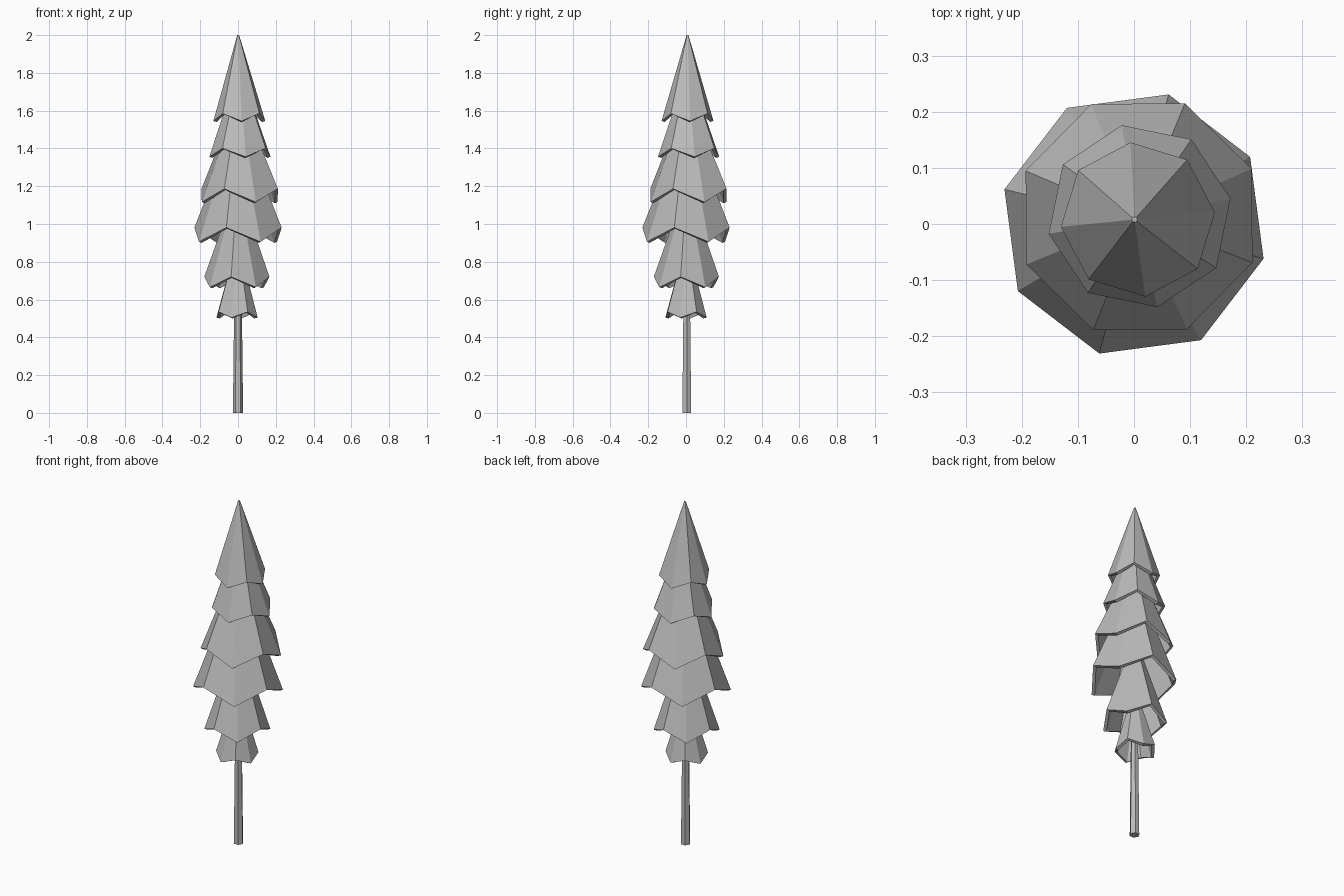
import bpy
import bmesh
from math import cos, sin, radians, atan2

if "Cube" in bpy.data.objects:
    bpy.data.objects.remove(bpy.data.objects["Cube"], do_unlink=True)

SIDES = 8
WALL = 0.018

grey = bpy.data.materials.new("plain_grey")
grey.use_nodes = True
colour = (0.5, 0.5, 0.5, 1)
grey.diffuse_color = colour
grey.node_tree.nodes["Principled BSDF"].inputs["Base Color"].default_value = colour


def ring(bm, sides, centre, radius, turn, heights):
    """Ring of vertices whose heights alternate through the given list."""
    verts = []
    for i in range(sides):
        a = radians(turn) + i * radians(360) / sides
        z = heights[i % len(heights)]
        verts.append(bm.verts.new((centre[0] + radius * cos(a),
                                   centre[1] + radius * sin(a), z)))
    return verts


def skin(name, bm, rings):
    """Join successive rings and close both ends."""
    for lower, upper in zip(rings, rings[1:]):
        n = len(lower)
        for i in range(n):
            j = (i + 1) % n
            bm.faces.new((lower[i], lower[j], upper[j], upper[i]))
    bm.faces.new(rings[0])
    bm.faces.new(rings[-1])
    bmesh.ops.recalc_face_normals(bm, faces=bm.faces)
    mesh = bpy.data.meshes.new(name)
    bm.to_mesh(mesh)
    bm.free()
    mesh.materials.append(grey)
    bpy.context.collection.objects.link(bpy.data.objects.new(name, mesh))


def foliage_tier(name, centre, tip_centre, radius, turn, low, high, top):
    """Hollow cone with a zigzag lower rim; the turned corner hangs low."""
    height = top - low
    slope = atan2(radius, height)
    drop = WALL * sin(slope)
    inner = radius - WALL * cos(slope)
    inner_top = low + height * inner / radius
    bm = bmesh.new()
    skin(name, bm, [
        ring(bm, SIDES, tip_centre, 0.005, turn, [top]),
        ring(bm, SIDES, centre, radius, turn, [low + drop, high + drop]),
        ring(bm, SIDES, centre, inner, turn, [low, high]),
        ring(bm, SIDES, tip_centre, 0.003, turn, [inner_top]),
    ])


# Trunk: tapered six-sided post
bm = bmesh.new()
axis = (0, 0.004)
skin("trunk", bm, [ring(bm, 6, axis, 0.027, 0, [0]),
                   ring(bm, 6, axis, 0.013, 0, [1.2])])

# Foliage tiers from bottom to top:
# centre, tip centre, radius, turn, low rim, high rim, tip height
tiers = [
    ((-0.005, 0), (-0.003, 0.002), 0.113, -15, 0.5, 0.53, 0.9),
    ((-0.006, 0.002), (-0.003, 0.004), 0.175, 35, 0.66, 0.715, 1.2),
    ((0, 0), (0, 0.004), 0.239, 30, 0.9, 0.975, 1.56),
    ((0.009, 0.013), (0.007, 0.01), 0.218, 23, 1.11, 1.18, 1.68),
    ((0.01, 0.014), (0.006, 0.01), 0.165, 11, 1.35, 1.395, 1.82),
    ((0.007, 0.008), (0.001, 0.008), 0.138, 5.5, 1.54, 1.58, 2),
]
for number, tier in enumerate(tiers, 1):
    foliage_tier(f"foliage_tier_{number}", *tier)
